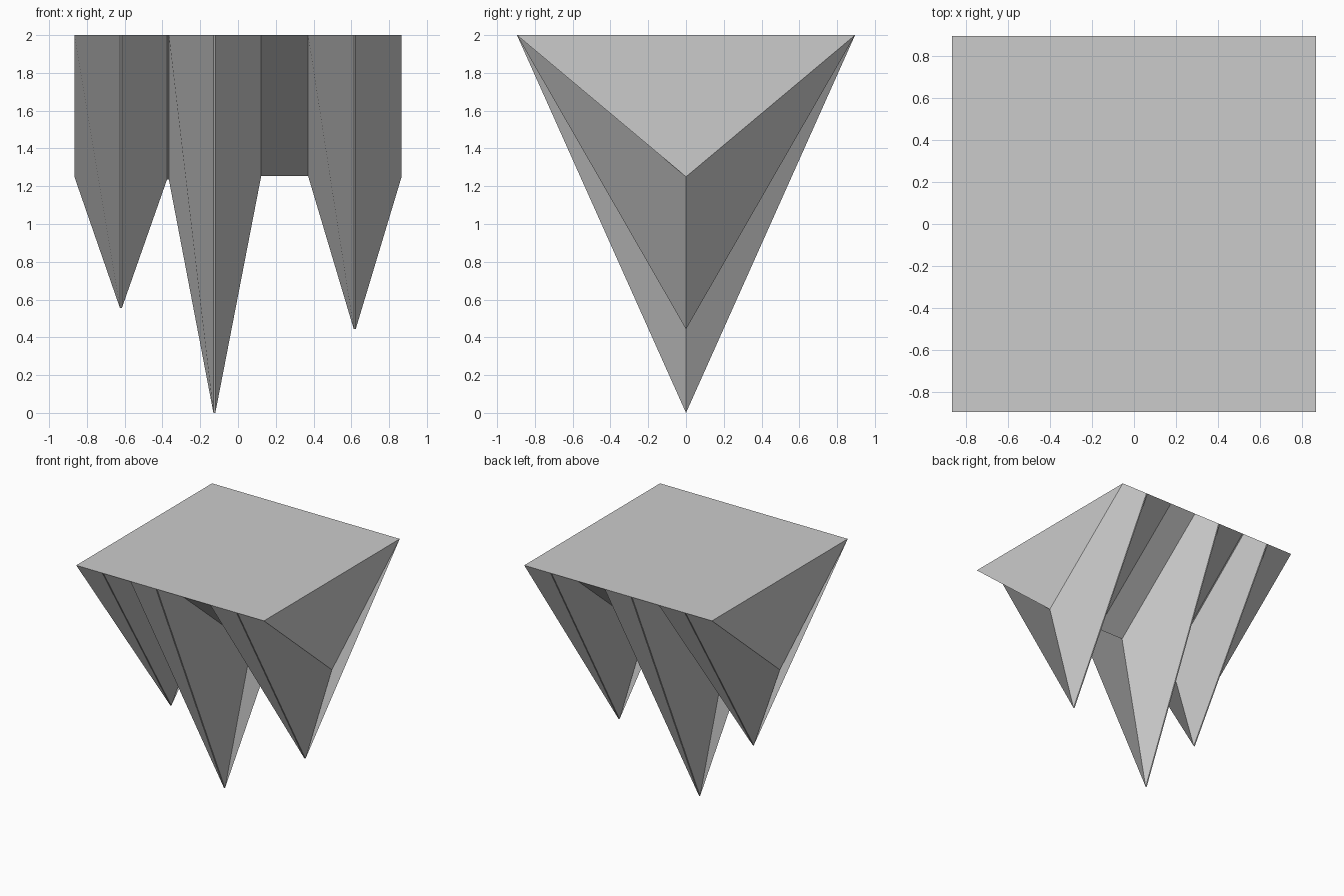
import bpy

if "Cube" in bpy.data.objects:
    bpy.data.objects.remove(bpy.data.objects["Cube"])

# Stations along x: (x, height of the keel point under the flat top, has blunt ridge)
stations = [(-0.866, 1.25, False), (-0.62, 0.555, True), (-0.371, 1.235, True),
            (-0.125, 0.0, True), (0.123, 1.255, False), (0.371, 1.255, False),
            (0.618, 0.443, True), (0.866, 1.25, False)]
HALF_DEPTH, TOP, RIDGE = 0.895, 2.0, 0.005

# Blunt ridges become a narrow flat strip: two sections close together
sections = []
for x, keel, blunt in stations:
    sections += [(x - RIDGE, keel), (x + RIDGE, keel)] if blunt else [(x, keel)]

# Each section is a triangle: front top corner, keel point, back top corner
verts = []
for x, keel in sections:
    verts += [(x, -HALF_DEPTH, TOP), (x, 0, keel), (x, HALF_DEPTH, TOP)]

# Sloping faces; the twisted quads all fold the same way round the body
faces = []
for i in range(len(sections) - 1):
    f0, k0, b0, f1, k1, b1 = range(3 * i, 3 * i + 6)
    faces += [(k1, f1, f0, k0), (k0, b0, b1, k1)]

# Triangular end caps and one flat top
last = 3 * (len(sections) - 1)
faces += [(0, 2, 1), (last, last + 1, last + 2)]
faces.append(tuple(range(0, last + 1, 3)) + tuple(range(last + 2, 1, -3)))

mesh = bpy.data.meshes.new("spiked_rock")
mesh.from_pydata(verts, [], faces)
mesh.update()
rock = bpy.data.objects.new("spiked_rock", mesh)
bpy.context.collection.objects.link(rock)
